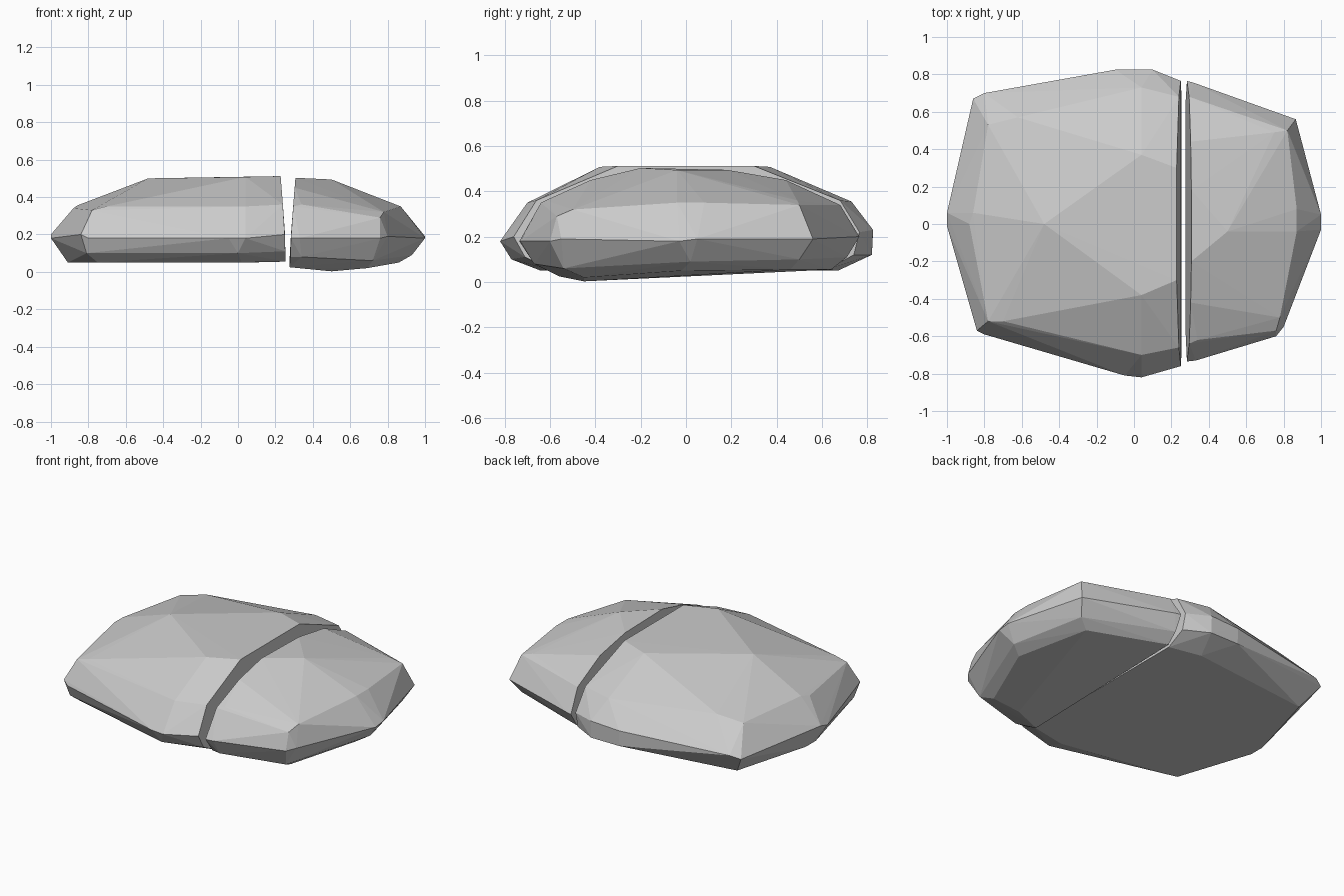
import bpy, bmesh


def rock(name, levels):
    """Faceted convex stone wrapped around stacked rings of (x, y, z) corners."""
    bm = bmesh.new()
    for ring in levels:
        for p in ring:
            bm.verts.new(p)
    res = bmesh.ops.convex_hull(bm, input=bm.verts[:])
    loose = {g for g in res["geom_interior"] + res["geom_unused"]
             if isinstance(g, bmesh.types.BMVert) and g.is_valid}
    bmesh.ops.delete(bm, geom=list(loose), context='VERTS')
    bmesh.ops.recalc_face_normals(bm, faces=bm.faces[:])
    mesh = bpy.data.meshes.new(name)
    bm.to_mesh(mesh)
    bm.free()
    obj = bpy.data.objects.new(name, mesh)
    bpy.context.collection.objects.link(obj)
    return obj


# large left half: base, lower bevel, waist, shoulder, crown
rock("large_rock_half", [
    [(-.91, -.02, .05), (-.75, -.5, .05), (.02, -.64, .05), (.255, -.6, .055),
     (.255, .62, .055), (.05, .67, .05), (-.77, .58, .05), (-.91, .08, .05)],
    [(-.81, -.55, .10), (.0, -.77, .10), (.253, -.71, .11),
     (.252, .74, .12), (.1, .82, .12), (-.1, .82, .12)],
    [(-1, -.01, .18), (-1, .06, .2), (-.86, .67, .18), (-.8, .70, .2),
     (-.1, .825, .22), (.1, .825, .23), (.25, .765, .22), (.25, -.76, .2),
     (.04, -.82, .18), (-.05, -.81, .18), (-.8, -.59, .18), (-.84, -.57, .2)],
    [(-.88, .0, .34), (-.86, .06, .355), (-.78, .53, .34), (-.62, .57, .37),
     (.04, .73, .355), (.24, .68, .36), (.24, -.66, .36),
     (.04, -.70, .35), (-.7, -.52, .35), (-.78, -.52, .33)],
    [(-.48, .0, .5), (.04, .37, .508), (.04, -.38, .508),
     (.228, -.3, .512), (.228, .3, .512)],
])

# small right half with a slightly tilted base
rock("small_rock_half", [
    [(.275, -.56, .025), (.5, -.45, .003), (.69, -.45, .02), (.86, -.02, .05),
     (.75, .46, .055), (.275, .64, .055)],
    [(.28, -.66, .08), (.34, -.67, .08), (.72, -.54, .06), (.93, .02, .09),
     (.82, .5, .1), (.28, .71, .11)],
    [(.283, -.735, .18), (.33, -.73, .18), (.76, -.6, .18), (.80, -.55, .19),
     (1, -.03, .18), (1, .05, .19), (.865, .56, .19), (.32, .755, .2),
     (.283, .765, .2)],
    [(.295, -.64, .35), (.34, -.62, .36), (.76, -.57, .29), (.78, -.50, .32),
     (.87, -.04, .35), (.87, .08, .35), (.82, .5, .34), (.75, .49, .36),
     (.295, .68, .34), (.303, .44, .45), (.303, -.42, .45)],
    [(.307, -.2, .503), (.307, .18, .495), (.5, -.04, .494)],
])
